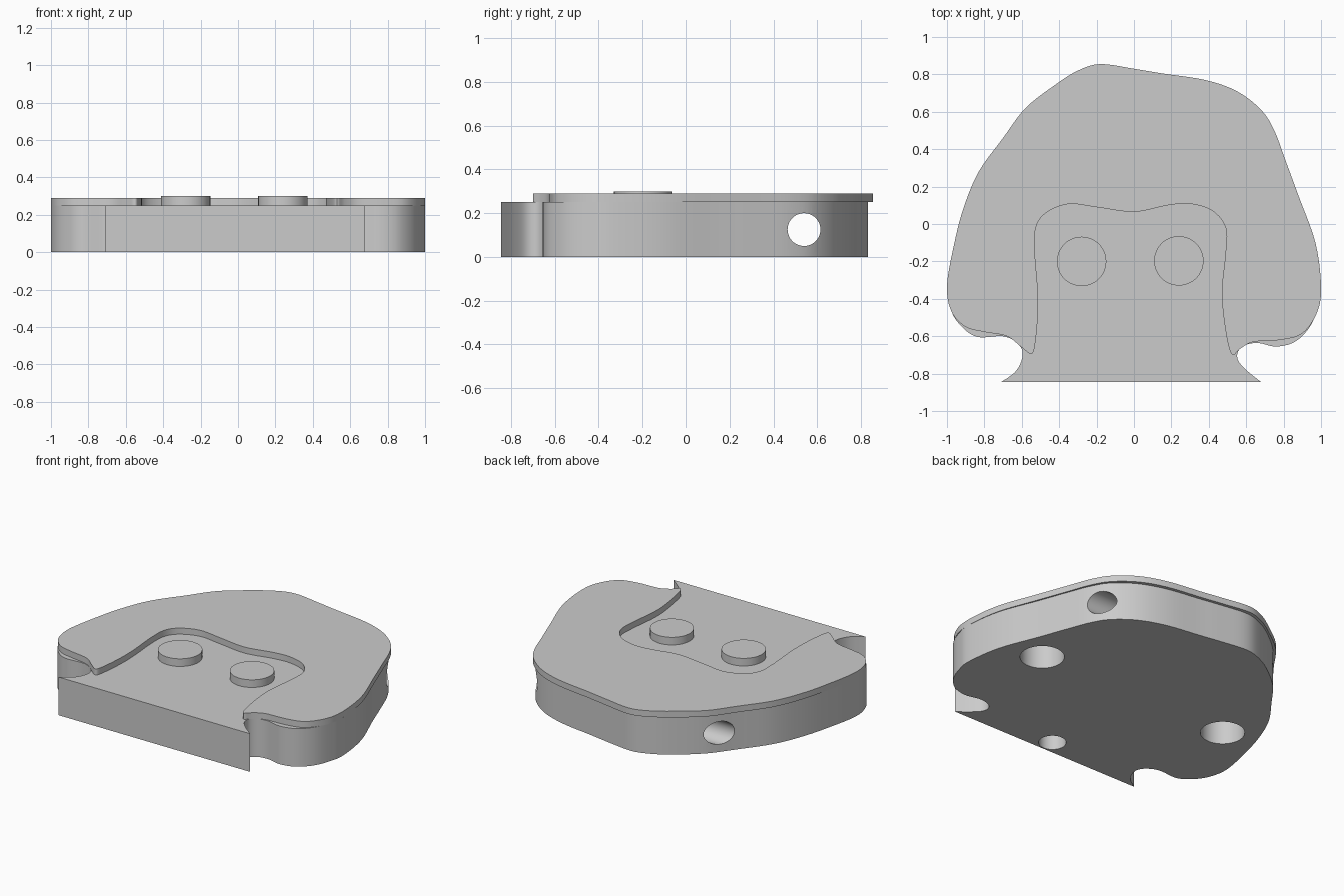
import bpy, bmesh, math
from mathutils import Vector, Matrix

if "Cube" in bpy.data.objects:
    bpy.data.objects.remove(bpy.data.objects["Cube"])

grey = bpy.data.materials.new("plain grey")
grey.diffuse_color = (0.6, 0.6, 0.6, 1)
grey.use_nodes = True
grey.node_tree.nodes["Principled BSDF"].inputs["Base Color"].default_value = grey.diffuse_color


def smooth_loop(points, steps=5):
    """Closed Catmull-Rom curve; a point given twice becomes a sharp corner."""
    p = [Vector(q) for q in points]
    n, out = len(p), []
    for i in range(n):
        a, b, c, d = p[i - 1], p[i], p[(i + 1) % n], p[(i + 2) % n]
        if (b - c).length < 1e-6:
            continue
        for k in range(steps):
            t = k / steps
            out.append(0.5 * (2 * b + (c - a) * t + (2 * a - 5 * b + 4 * c - d) * t * t
                              + (3 * b - a - 3 * c + d) * t ** 3))
    return out


def finish(name, bm):
    bmesh.ops.recalc_face_normals(bm, faces=bm.faces)
    mesh = bpy.data.meshes.new(name)
    bm.to_mesh(mesh)
    bm.free()
    mesh.materials.append(grey)
    ob = bpy.data.objects.new(name, mesh)
    bpy.context.collection.objects.link(ob)
    return ob


def slab(name, outline, z0, z1):
    bm = bmesh.new()
    face = bm.faces.new([bm.verts.new((v.x, v.y, z0)) for v in outline])
    ext = bmesh.ops.extrude_face_region(bm, geom=[face])
    top = [g for g in ext["geom"] if isinstance(g, bmesh.types.BMVert)]
    bmesh.ops.translate(bm, verts=top, vec=(0, 0, z1 - z0))
    return finish(name, bm)


def cylinder(name, centre, radius, depth, rot=None):
    bm = bmesh.new()
    m = Matrix.Translation(centre) @ (rot or Matrix.Identity(4))
    bmesh.ops.create_cone(bm, cap_ends=True, segments=64, radius1=radius,
                          radius2=radius, depth=depth, matrix=m)
    return finish(name, bm)


def shade(ob):
    bpy.ops.object.select_all(action='DESELECT')
    ob.select_set(True)
    bpy.context.view_layer.objects.active = ob
    bpy.ops.object.shade_smooth_by_angle(angle=math.radians(35))


# Thick base with a flat front edge and a notch on each side of the neck
base_pts = [
    (-.71, -.845), (-.71, -.845), (.68, -.845), (.68, -.845), (.605, -.785),
    (.557, -.73), (.557, -.68), (.60, -.645), (.67, -.637), (.76, -.655),
    (.86, -.63), (.94, -.55), (.985, -.44), (1, -.33), (.965, -.1),
    (.87, .15), (.80, .34), (.74, .49), (.67, .595), (.54, .69),
    (.37, .75), (.15, .785), (0, .81), (-.18, .832), (-.3, .80),
    (-.42, .73), (-.57, .605), (-.69, .45), (-.82, .27), (-.9, .09),
    (-.955, -.1), (-1, -.33), (-.975, -.47), (-.91, -.56), (-.83, -.605),
    (-.70, -.6), (-.62, -.64), (-.595, -.70), (-.63, -.785)]
base = slab("base", smooth_loop(base_pts), 0, 0.25)

# Cross hole through the sides, and three blind sockets underneath
cutters = [cylinder("cross_hole_cutter", (0, .54, .125), .075, 3,
                    Matrix.Rotation(math.pi / 2, 4, 'Y'))]
for x, y, r in ((-.70, -.015, .132), (.70, -.015, .132), (0, -.755, .082)):
    cutters.append(cylinder("socket_cutter", (x, y, 0), r, 0.4))
bpy.context.view_layer.objects.active = base
for c in cutters:
    mod = base.modifiers.new("hole", 'BOOLEAN')
    mod.operation, mod.solver, mod.object = 'DIFFERENCE', 'EXACT', c
    bpy.ops.object.modifier_apply(modifier=mod.name)
for c in cutters:
    bpy.data.objects.remove(c)
shade(base)

# Thin raised hair plate framing the face
hair_pts = [
    (-.18, .855), (-.3, .82), (-.42, .745), (-.58, .62), (-.70, .46),
    (-.83, .28), (-.91, .09), (-.96, -.1), (-1, -.33), (-.975, -.47),
    (-.9, -.55), (-.8, -.577), (-.68, -.6), (-.6, -.66), (-.55, -.695),
    (-.53, -.65), (-.515, -.5), (-.515, -.35), (-.53, -.15), (-.525, -.02),
    (-.47, .06), (-.35, .107), (-.2, .09), (0, .065), (.18, .1),
    (.3, .108), (.42, .07), (.49, -.02), (.49, -.15), (.47, -.35),
    (.48, -.5), (.505, -.65), (.53, -.70), (.57, -.665), (.64, -.63),
    (.78, -.62), (.9, -.585), (.98, -.47), (1, -.33), (.97, -.1),
    (.88, .15), (.81, .34), (.75, .5), (.68, .61), (.55, .71),
    (.38, .77), (.15, .805), (0, .83)]
shade(slab("hair", smooth_loop(hair_pts), 0.25, 0.29))

# Round eyes
for side, x, y in (("left", -.28, -.2), ("right", .24, -.197)):
    shade(cylinder(side + "_eye", (x, y, .275), .132, .05))
